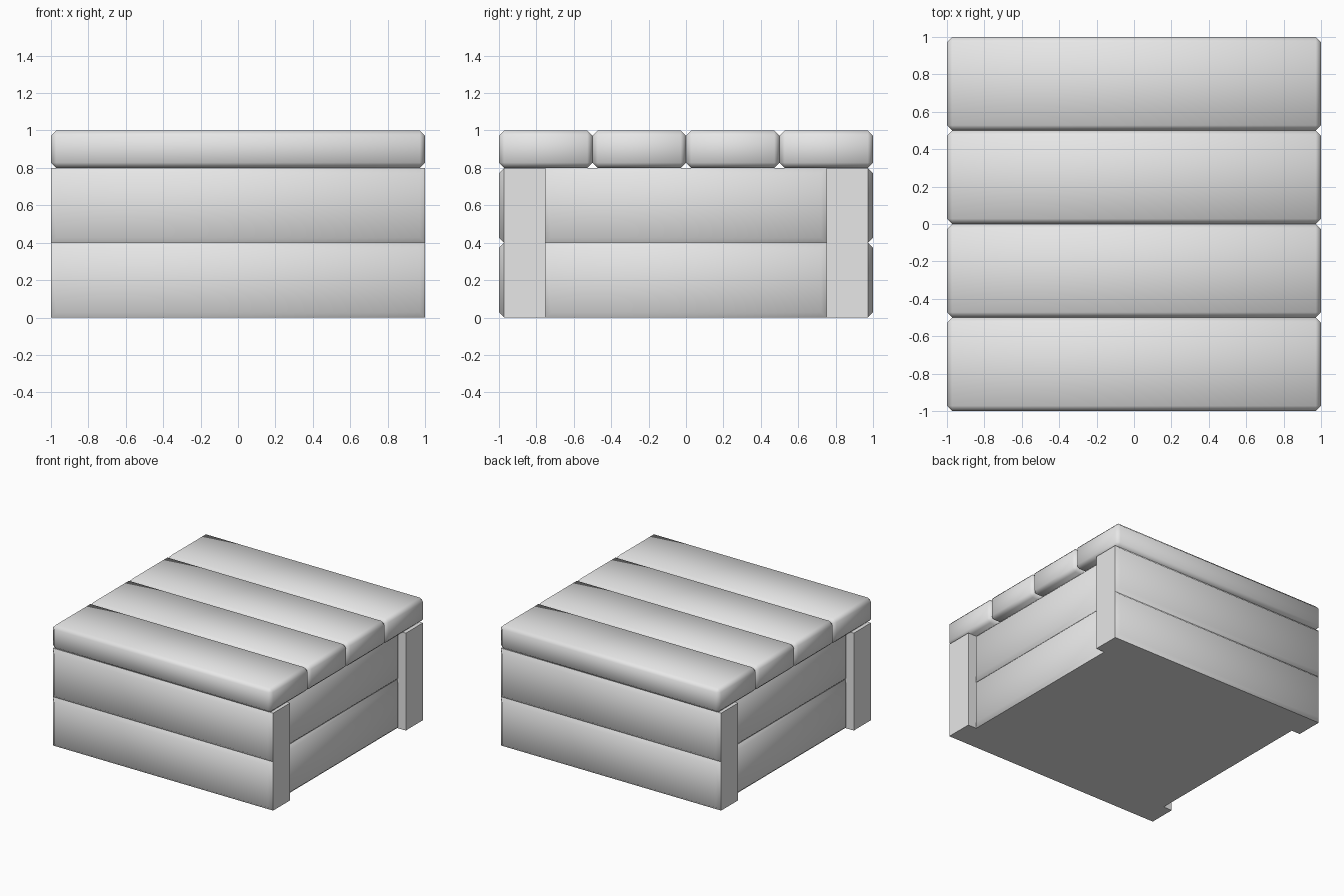
import bpy
import bmesh
from mathutils import Vector

CHAMFER = 0.028

cube = bpy.data.objects.get("Cube")
if cube:
    bpy.data.objects.remove(cube, do_unlink=True)

# Single grey material
grey = bpy.data.materials.new("plain_grey")
grey.use_nodes = True
colour = (0.8, 0.8, 0.8, 1)
grey.diffuse_color = colour
grey.node_tree.nodes["Principled BSDF"].inputs["Base Color"].default_value = colour


def plank(name, low, high, outward=None, bevelled=True):
    """Box from low to high; chamfers all edges, or only those round the outward face."""
    low, high = Vector(low), Vector(high)
    bm = bmesh.new()
    bmesh.ops.create_cube(bm, size=1)
    for v in bm.verts:
        v.co = (low + high) / 2 + v.co * (high - low)
    bm.normal_update()
    if bevelled:
        edges = bm.edges[:]
        if outward:
            direction = Vector(outward)
            face = max(bm.faces, key=lambda f: f.normal.dot(direction))
            edges = face.edges[:]
        bmesh.ops.bevel(bm, geom=edges, offset=CHAMFER, segments=1,
                        affect='EDGES', clamp_overlap=True)
        bm.normal_update()
        # Outer face and chamfers blend softly; cut ends stay flat
        for f in bm.faces:
            f.smooth = outward is None or f.normal.dot(Vector(outward)) > 0.5
    mesh = bpy.data.meshes.new(name)
    bm.to_mesh(mesh)
    bm.free()
    mesh.materials.append(grey)
    obj = bpy.data.objects.new(name, mesh)
    bpy.context.collection.objects.link(obj)


# Lid: four boards side by side
for i in range(4):
    y = -1 + i * 0.5
    plank(f"lid_board_{i + 1}", (-1, y, 0.8), (1, y + 0.5, 1))

# Walls: two rows of boards, the left and right ones recessed
for row, z in (("lower", 0), ("upper", 0.4)):
    top = z + 0.4
    plank(f"front_{row}_board", (-1, -1, z), (1, -0.75, top), (0, -1, 0))
    plank(f"back_{row}_board", (-1, 0.75, z), (1, 1, top), (0, 1, 0))
    plank(f"left_{row}_board", (0.75, -0.75, z), (0.95, 0.75, top), (1, 0, 0))
    plank(f"right_{row}_board", (-0.95, -0.75, z), (-0.75, 0.75, top), (-1, 0, 0))

# Solid middle that closes the underside
plank("core", (-0.75, -0.75, 0), (0.75, 0.75, 0.8), bevelled=False)
